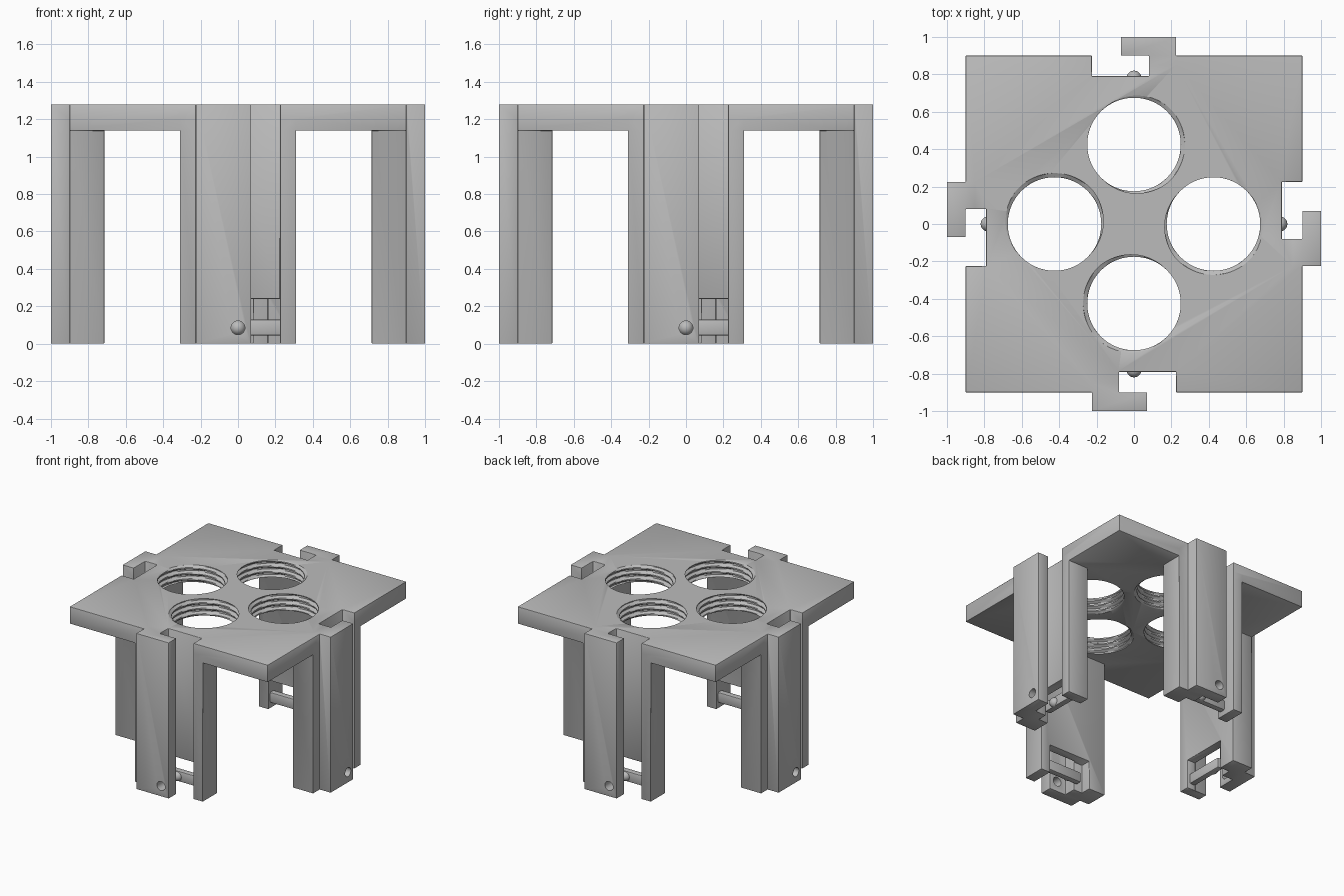
import bpy, bmesh, math
from mathutils import Matrix, Vector

if "Cube" in bpy.data.objects:
    bpy.data.objects.remove(bpy.data.objects["Cube"], do_unlink=True)

HEIGHT = 1.28
PLATE_BOTTOM = 1.14
HOLE_RADIUS = 0.25
HOLE_OFFSET = 0.425
CLIP_Z = 0.085

grey = bpy.data.materials.new("mid_grey")
grey.use_nodes = True
COLOUR = (0.5, 0.5, 0.5, 1)
grey.diffuse_color = COLOUR
grey.node_tree.nodes["Principled BSDF"].inputs["Base Color"].default_value = COLOUR


def finish(name, bm):
    bmesh.ops.recalc_face_normals(bm, faces=bm.faces)
    mesh = bpy.data.meshes.new(name)
    bm.to_mesh(mesh)
    bm.free()
    obj = bpy.data.objects.new(name, mesh)
    bpy.context.collection.objects.link(obj)
    mesh.materials.append(grey)
    return obj


def add_box(bm, low, high):
    low, high = Vector(low), Vector(high)
    place = Matrix.Translation((low + high) / 2) @ Matrix.Diagonal((high - low).to_4d())
    bmesh.ops.create_cube(bm, size=1, matrix=place)


def turned_copies(bm):
    """Repeat the geometry on all four sides."""
    source = list(bm.verts) + list(bm.edges) + list(bm.faces)
    for k in range(1, 4):
        copy = bmesh.ops.duplicate(bm, geom=source)["geom"]
        verts = [v for v in copy if isinstance(v, bmesh.types.BMVert)]
        bmesh.ops.rotate(bm, verts=verts, cent=(0, 0, 0),
                         matrix=Matrix.Rotation(k * math.pi / 2, 3, "Z"))


def four_boxes(name, low, high):
    bm = bmesh.new()
    add_box(bm, low, high)
    turned_copies(bm)
    return finish(name, bm)


def select_only(obj):
    bpy.ops.object.select_all(action="DESELECT")
    obj.select_set(True)
    bpy.context.view_layer.objects.active = obj


def combine(target, other, operation):
    other.hide_render = True
    mod = target.modifiers.new(operation, "BOOLEAN")
    mod.operation, mod.object, mod.solver = operation, other, "EXACT"
    select_only(target)
    bpy.ops.object.modifier_apply(modifier=mod.name)
    bpy.data.objects.remove(other, do_unlink=True)


def round_edges(obj, width, segments=2):
    mod = obj.modifiers.new("rounding", "BEVEL")
    mod.width, mod.segments = width, segments
    mod.limit_method, mod.angle_limit = "ANGLE", math.radians(40)
    select_only(obj)
    bpy.ops.object.modifier_apply(modifier=mod.name)


def thread_cutters():
    """Helical thread plugs for the four round holes."""
    bm = bmesh.new()
    sides, pitch, rows = 72, 0.046, 40
    start, step = PLATE_BOTTOM - 0.0213, pitch / 8
    rings = []
    for j in range(rows):
        ring = []
        for i in range(sides):
            phase = (j / 8 - i / sides) % 1
            ridge = min(1, max(0, 2.2 * abs(2 * phase - 1) - 0.6))
            r = HOLE_RADIUS + 0.022 * ridge
            a = 2 * math.pi * i / sides
            ring.append(bm.verts.new((r * math.cos(a), r * math.sin(a) - HOLE_OFFSET,
                                      start + j * step)))
        rings.append(ring)
    for a, b in zip(rings, rings[1:]):
        for i in range(sides):
            n = (i + 1) % sides
            bm.faces.new((a[i], a[n], b[n]))
            bm.faces.new((a[i], b[n], b[i]))
    bm.faces.new(rings[0])
    bm.faces.new(rings[-1])
    turned_copies(bm)
    return finish("thread_cutter", bm)


# Table plate with four legs and their hooks
bm = bmesh.new()
add_box(bm, (-0.9, -0.9, PLATE_BOTTOM), (0.9, 0.9, HEIGHT))
table = finish("threaded_table", bm)
combine(table, four_boxes("leg", (-0.31, -0.9, 0), (0.31, -0.715, 1.2)), "UNION")
combine(table, four_boxes("hook", (-0.225, -1, 0), (0.07, -0.85, HEIGHT)), "UNION")

# Slots behind the hooks, then the spring windows low in the leg walls
combine(table, four_boxes("slot", (-0.08, -0.9, -0.1), (0.225, -0.79, 1.4)), "DIFFERENCE")
combine(table, four_boxes("window", (-0.16, -0.8, -0.1), (0.225, -0.6, 0.24)), "DIFFERENCE")
round_edges(table, 0.012)

# Catch holes through the hooks
bm = bmesh.new()
bmesh.ops.create_cone(bm, cap_ends=True, segments=32, radius1=0.037, radius2=0.037, depth=0.2,
                      matrix=Matrix.Translation((0, -0.97, CLIP_Z)) @ Matrix.Rotation(math.pi / 2, 4, "X"))
turned_copies(bm)
combine(table, finish("catch_drill", bm), "DIFFERENCE")

# Threaded holes
combine(table, thread_cutters(), "DIFFERENCE")

# Spring tongues and the catch balls on them
tongues = four_boxes("spring_tongue", (-0.1, -0.79, 0.045), (0.25, -0.74, 0.13))
round_edges(tongues, 0.008)
bm = bmesh.new()
bmesh.ops.create_uvsphere(bm, u_segments=24, v_segments=16, radius=0.04,
                          matrix=Matrix.Translation((0, -0.78, CLIP_Z)))
turned_copies(bm)
balls = finish("catch_ball", bm)

for part in (table, tongues, balls):
    select_only(part)
    bpy.ops.object.shade_smooth_by_angle(angle=math.radians(35))
